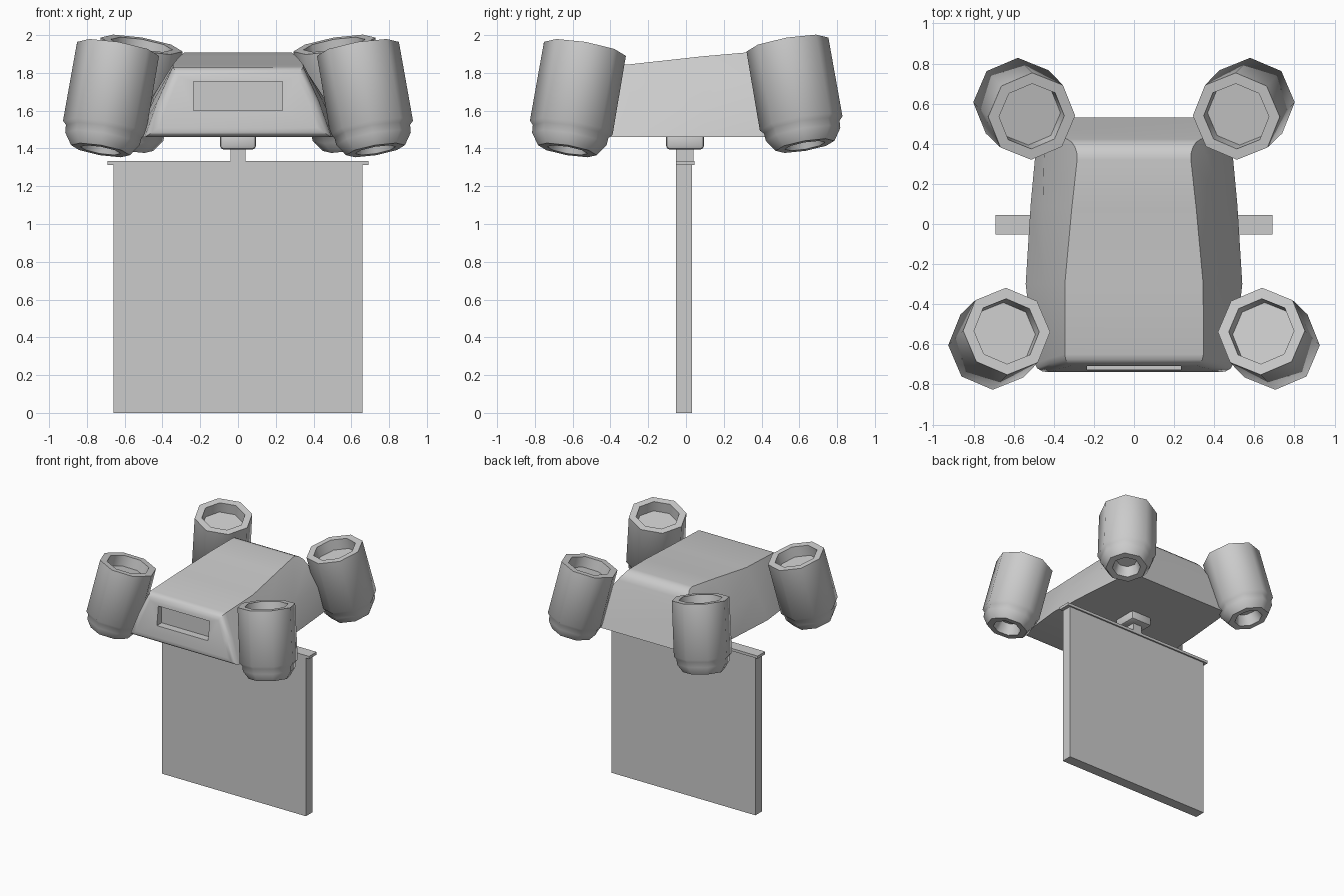
import bpy, bmesh, math
from mathutils import Vector

if "Cube" in bpy.data.objects:
    bpy.data.objects.remove(bpy.data.objects["Cube"])


def finish(bm, name, angle=None):
    bmesh.ops.recalc_face_normals(bm, faces=bm.faces)
    me = bpy.data.meshes.new(name)
    bm.to_mesh(me)
    bm.free()
    ob = bpy.data.objects.new(name, me)
    bpy.context.collection.objects.link(ob)
    if angle:
        smooth(ob, angle)
    return ob


def smooth(ob, angle):
    bpy.ops.object.select_all(action='DESELECT')
    ob.select_set(True)
    bpy.context.view_layer.objects.active = ob
    bpy.ops.object.shade_smooth_by_angle(angle=math.radians(angle))


def box(name, lo, hi, bevel=0):
    bm = bmesh.new()
    bmesh.ops.create_cube(bm, size=1)
    for v in bm.verts:
        v.co = Vector([(a + b) / 2 + c * (b - a) for a, b, c in zip(lo, hi, v.co)])
    if bevel:
        bmesh.ops.bevel(bm, geom=bm.edges[:], offset=bevel, segments=2,
                        profile=0.5, affect='EDGES')
    return finish(bm, name, 40 if bevel else None)


# Body: lofted sections, each (y bottom, y top, half widths and heights low/mid/top)
stations = [
    (-0.745, -0.70, 0.49, 0.425, 1.65, 0.345, 1.83),
    (-0.30, -0.30, 0.54, 0.445, 1.66, 0.345, 1.845),
    (0.10, 0.08, 0.515, 0.455, 1.67, 0.31, 1.887),
    (0.53, 0.40, 0.475, 0.445, 1.68, 0.275, 1.915),
]
bm = bmesh.new()
rings = []
for yb, yt, wb, wm, zm, wt, zt in stations:
    half = [(wb, 1.46), (wm, zm), (wt, zt)]
    pts = half + [(-x, z) for x, z in reversed(half)]
    rings.append([bm.verts.new((x, yb + (yt - yb) * (z - 1.46) / (zt - 1.46), z))
                  for x, z in pts])
for a, b in zip(rings, rings[1:]):
    for i in range(6):
        j = (i + 1) % 6
        bm.faces.new((a[i], a[j], b[j], b[i]))
bm.faces.new(rings[0])
bm.faces.new(rings[-1])
bmesh.ops.recalc_face_normals(bm, faces=bm.faces)


def loop_edges(ring, keep):
    bm.edges.ensure_lookup_table()
    return [e for e in bm.edges if all(v in ring for v in e.verts) and keep(e)]


is_side = lambda e: abs(e.verts[0].co.x - e.verts[1].co.x) < 0.4
is_top = lambda e: min(v.co.z for v in e.verts) > 1.75
front = loop_edges(rings[0], lambda e: True)
back_top = loop_edges(rings[3], is_top)
bmesh.ops.bevel(bm, geom=front, offset=0.05, segments=3, profile=0.5,
                affect='EDGES', clamp_overlap=True)
bmesh.ops.bevel(bm, geom=back_top, offset=0.08, segments=4, profile=0.5,
                affect='EDGES', clamp_overlap=True)
body = finish(bm, "body")

# Recessed slot in the front face
cutter = box("slot_cutter", (-0.235, -0.9, 1.60), (0.235, -0.665, 1.755))
cutter.hide_render = True
mod = body.modifiers.new("slot", 'BOOLEAN')
mod.operation = 'DIFFERENCE'
mod.solver = 'EXACT'
mod.object = cutter
bpy.ops.object.select_all(action='DESELECT')
bpy.context.view_layer.objects.active = body
bpy.ops.object.modifier_apply(modifier=mod.name)
bpy.data.objects.remove(cutter)
smooth(body, 35)

# Thrusters: one eight-sided spun profile of (radius, distance along axis)
profile = [(0.16, -0.085), (0.165, 0), (0.22, 0), (0.222, -0.43), (0.203, -0.45),
           (0.20, -0.49), (0.158, -0.552), (0.108, -0.552), (0.08, -0.47)]


def thruster(name, top, sx, sy):
    bm = bmesh.new()
    loops = [[bm.verts.new((r * math.cos(k * math.pi / 4), r * math.sin(k * math.pi / 4), z))
              for k in range(8)] for r, z in profile]
    for a, b in zip(loops, loops[1:]):
        for k in range(8):
            n = (k + 1) % 8
            bm.faces.new((a[k], a[n], b[n], b[k]))
    bm.faces.new(loops[0])
    bm.faces.new(loops[-1])
    ob = finish(bm, name, 46)
    # bottom splays outward from the body
    axis = Vector((-0.073 * sx, -0.073 * sy, 0.42))
    ob.rotation_mode = 'QUATERNION'
    ob.rotation_quaternion = Vector((0, 0, 1)).rotation_difference(axis)
    ob.location = (top[0] * sx, top[1] * sy, top[2])


for side, sx in (("right", 1), ("left", -1)):
    thruster("front_thruster_" + side, (0.635, 0.535, 1.927), sx, -1)
    thruster("back_thruster_" + side, (0.51, 0.537, 1.95), sx, 1)

# Hanging panel and its mount
box("mount", (-0.095, -0.105, 1.395), (0.095, 0.095, 1.48), 0.018)
box("stem", (-0.04, -0.053, 1.33), (0.04, 0.04, 1.40))
box("top_rail", (-0.69, -0.053, 1.312), (0.69, 0.045, 1.334))
box("panel", (-0.66, -0.053, 0), (0.66, 0.033, 1.315))
